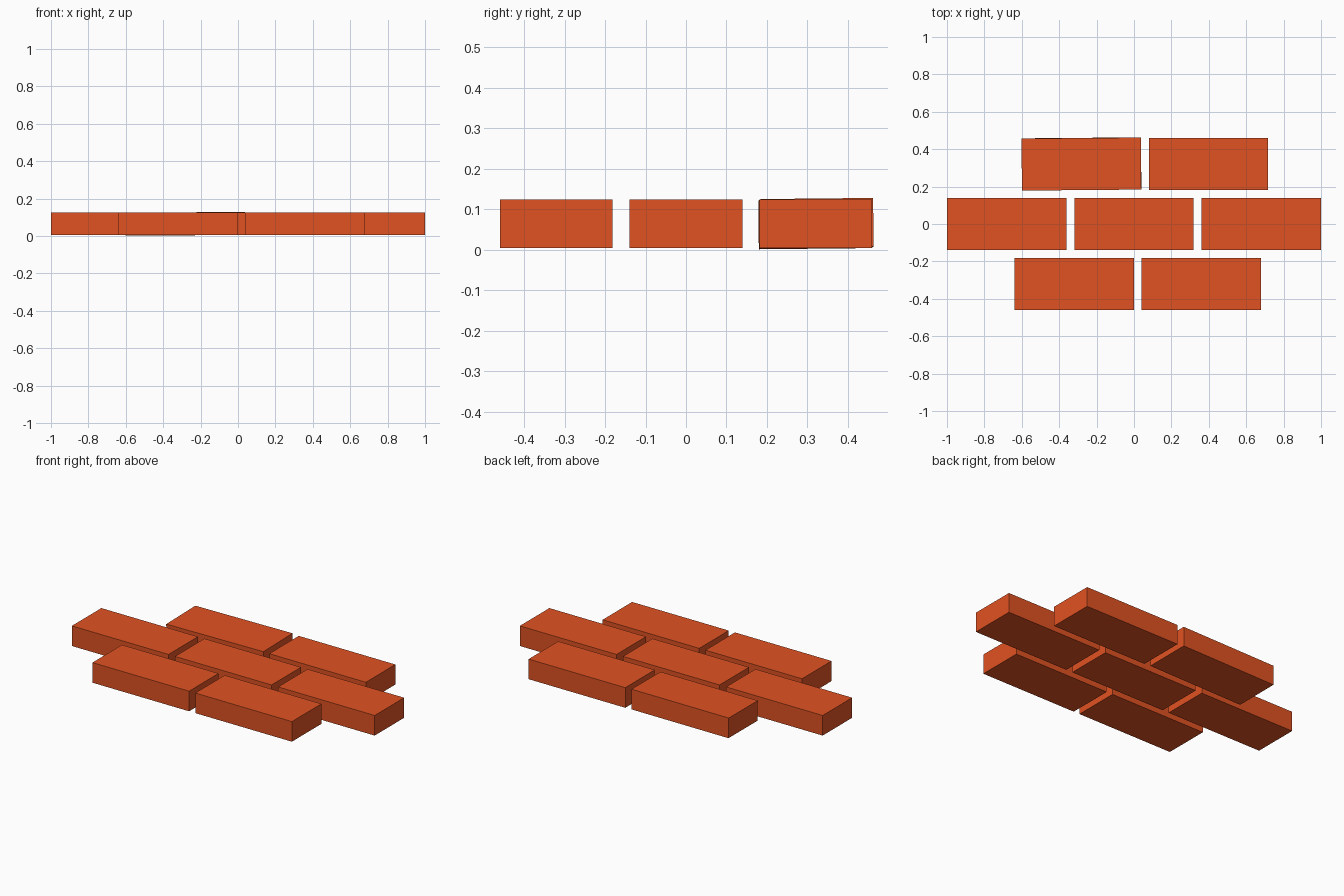
import bpy
from math import radians

if "Cube" in bpy.data.objects:
    bpy.data.objects.remove(bpy.data.objects["Cube"])

LENGTH, WIDTH, HEIGHT = 0.638, 0.278, 0.12
MID_Z = 0.065

clay = bpy.data.materials.new("orange_clay")
clay.diffuse_color = (0.75, 0.085, 0.016, 1)
clay.use_nodes = True
clay.node_tree.nodes["Principled BSDF"].inputs["Base Color"].default_value = clay.diffuse_color


def brick(name, x, y, tilt=(0, 0, 0)):
    bpy.ops.mesh.primitive_cube_add(size=1, location=(x, y, MID_Z))
    ob = bpy.context.object
    ob.name = name
    ob.scale = (LENGTH, WIDTH, HEIGHT)
    bpy.ops.object.transform_apply(location=False, rotation=False, scale=True)
    ob.rotation_euler = [radians(a) for a in tilt]
    ob.data.materials.append(clay)


# Courses of bricks: row name, y, x centres
rows = [
    ("front", -0.321, (-0.32, 0.359)),
    ("middle", 0.0, (-0.681, 0.0, 0.681)),
    ("back", 0.321, (-0.281, 0.398)),
]
for row, y, xs in rows:
    for i, x in enumerate(xs):
        # The back left brick sits slightly askew
        askew = row == "back" and i == 0
        brick(f"{row}_brick_{i + 1}", x, y, (0.6, -0.35, 0.5) if askew else (0, 0, 0))
